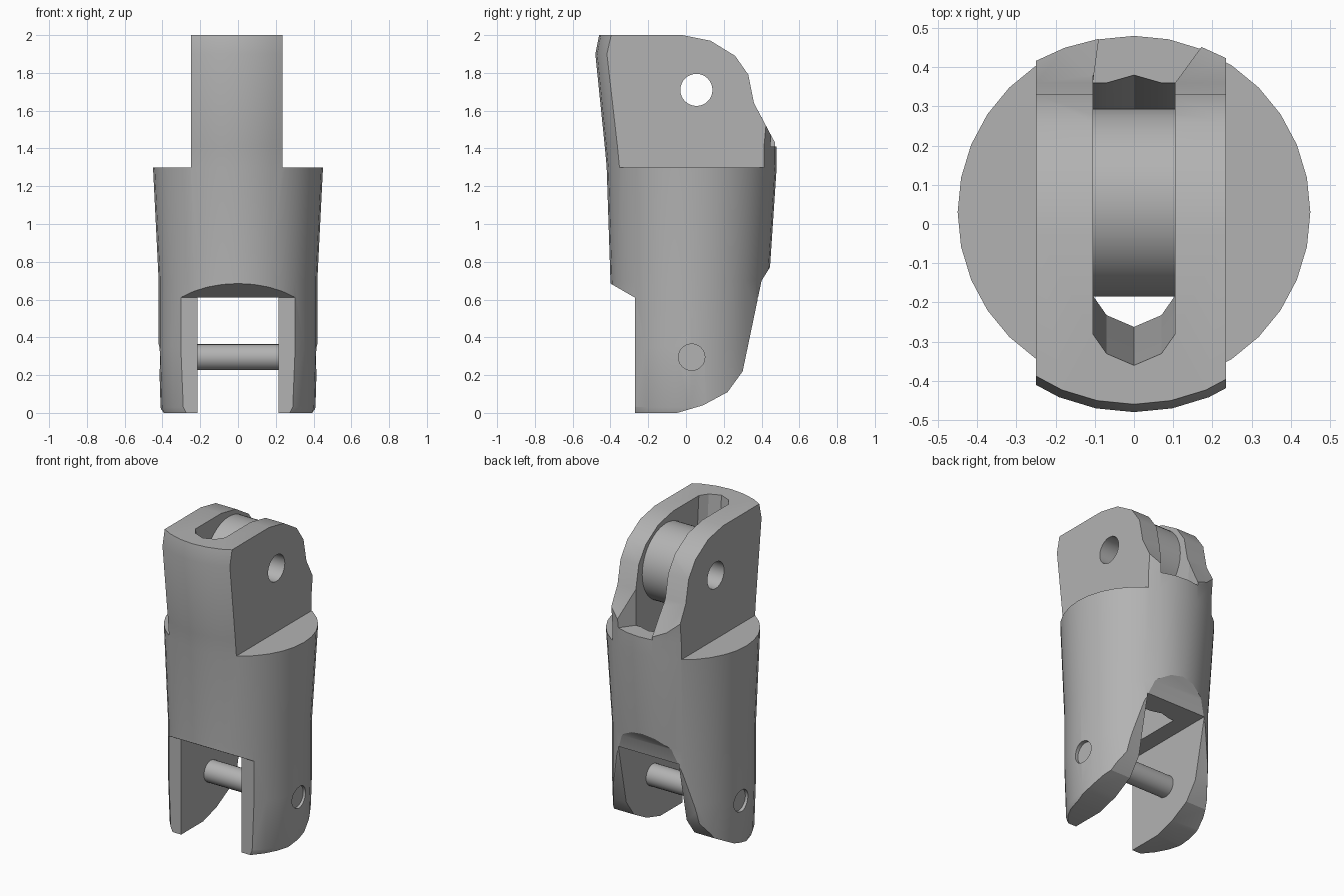
import bpy, bmesh
from math import cos, sin, pi, radians

cube = bpy.data.objects.get("Cube")
if cube:
    bpy.data.objects.remove(cube, do_unlink=True)

grey = bpy.data.materials.new("plain grey")
grey.use_nodes = True
grey.diffuse_color = (0.45, 0.45, 0.45, 1)
grey.node_tree.nodes["Principled BSDF"].inputs["Base Color"].default_value = (0.45, 0.45, 0.45, 1)


def loft(name, rings):
    """Skin a stack of matching rings and cap both ends."""
    bm = bmesh.new()
    loops = [[bm.verts.new(p) for p in ring] for ring in rings]
    n = len(loops[0])
    for a, b in zip(loops, loops[1:]):
        for i in range(n):
            j = (i + 1) % n
            bm.faces.new((a[i], a[j], b[j], b[i]))
    bm.faces.new(loops[0][::-1])
    bm.faces.new(loops[-1])
    bmesh.ops.recalc_face_normals(bm, faces=bm.faces)
    mesh = bpy.data.meshes.new(name)
    bm.to_mesh(mesh)
    bm.free()
    mesh.materials.append(grey)
    obj = bpy.data.objects.new(name, mesh)
    bpy.context.collection.objects.link(obj)
    return obj


def side_prism(name, yz, x0, x1):
    return loft(name, [[(x, y, z) for y, z in yz] for x in (x0, x1)])


def x_cylinder(name, y, z, r, x0, x1, sides=32):
    turns = [2 * pi * i / sides for i in range(sides)]
    return side_prism(name, [(y + r * cos(t), z + r * sin(t)) for t in turns], x0, x1)


def box(name, x0, x1, y0, y1, z0, z1):
    return side_prism(name, [(y0, z0), (y1, z0), (y1, z1), (y0, z1)], x0, x1)


def boolean(target, tool, operation="DIFFERENCE"):
    tool.hide_render = True
    mod = target.modifiers.new("cut", "BOOLEAN")
    mod.operation, mod.object, mod.solver = operation, tool, "EXACT"
    bpy.context.view_layer.objects.active = target
    bpy.ops.object.modifier_apply(modifier=mod.name)
    bpy.data.objects.remove(tool, do_unlink=True)


def smooth(obj, angle):
    bpy.ops.object.select_all(action="DESELECT")
    obj.select_set(True)
    bpy.context.view_layer.objects.active = obj
    bpy.ops.object.shade_smooth_by_angle(angle=radians(angle))


# Tapered round body: height, radius, centre y
levels = [(0, 0.40, 0.02), (0.03, 0.41, 0.02), (0.35, 0.42, 0.02), (0.7, 0.42, 0.02),
          (1.3, 0.45, 0.03), (1.41, 0.455, 0.025), (1.9, 0.50, 0.02), (2, 0.48, 0.02)]
circle = [2 * pi * i / 32 for i in range(32)]
body = loft("clevis_body", [[(r * cos(t), cy + r * sin(t), z) for t in circle]
                            for z, r, cy in levels])

# Side outline: rounded top ear, sloped back, rounded leg tips, cut-back front
outline = [(-0.6, 2.1), (-0.02, 2.0), (0.13, 1.97), (0.26, 1.89), (0.33, 1.79),
           (0.36, 1.64), (0.45, 1.47), (0.6, 1.2), (0.6, 1.0), (0.45, 0.78),
           (0.40, 0.70), (0.30, 0.22), (0.22, 0.11), (0.09, 0.04), (-0.05, -0.001),
           (-0.27, -0.01), (-0.27, 0.61), (-0.40, 0.685), (-0.6, 0.80)]
boolean(body, side_prism("outline_cutter", outline, -0.7, 0.7), "INTERSECT")

# Shoulders beside the ear, and the gap between the legs
boolean(body, box("right_shoulder_cutter", -0.8, -0.25, -0.8, 0.8, 1.3, 2.2))
boolean(body, box("left_shoulder_cutter", 0.235, 0.8, -0.8, 0.8, 1.3, 2.2))
boolean(body, box("leg_gap_cutter", -0.215, 0.215, -0.8, 0.8, -0.1, 0.61))


# Tapering roller slot with pointed ends
def slot_ring(z, front, back):
    half = [(0.105, front + 0.08), (0.105, back - 0.02), (0.07, back - 0.02)]
    right = [(0.07, front + 0.03)] + half
    pts = [(0, front)] + right + [(0, back)] + [(-x, y) for x, y in reversed(right)]
    return [(x, y, z) for x, y in pts]


boolean(body, loft("slot_cutter", [slot_ring(0.5, -0.255, 0.235),
                                   slot_ring(1.41, -0.318, 0.38),
                                   slot_ring(2.2, -0.375, 0.46)]))

# Flared opening at the back of the slot
mouth = [(-0.105, 0.2), (0.105, 0.2), (0.105, 0.36), (0.2, 0.49),
         (0.2, 0.7), (-0.09, 0.7), (-0.09, 0.47), (-0.105, 0.36)]
boolean(body, loft("mouth_cutter", [[(x, y, z) for x, y in mouth] for z in (1.41, 2.3)]))

# Axle hole and shallow pin recesses
boolean(body, x_cylinder("axle_hole_cutter", 0.055, 1.71, 0.085, -0.6, 0.6))
for s in (-1, 1):
    boolean(body, x_cylinder("recess_cutter", 0.03, 0.295, 0.07, s * 0.39, s * 0.6, 24))
smooth(body, 25)

# Roller with its bore
roller = x_cylinder("roller", 0.055, 1.71, 0.24, -0.105, 0.105, 48)
boolean(roller, x_cylinder("bore_cutter", 0.055, 1.71, 0.085, -0.3, 0.3))
smooth(roller, 30)

# Cross pin between the legs
pin = x_cylinder("cross_pin", 0.03, 0.295, 0.069, -0.395, 0.395, 24)
smooth(pin, 30)
